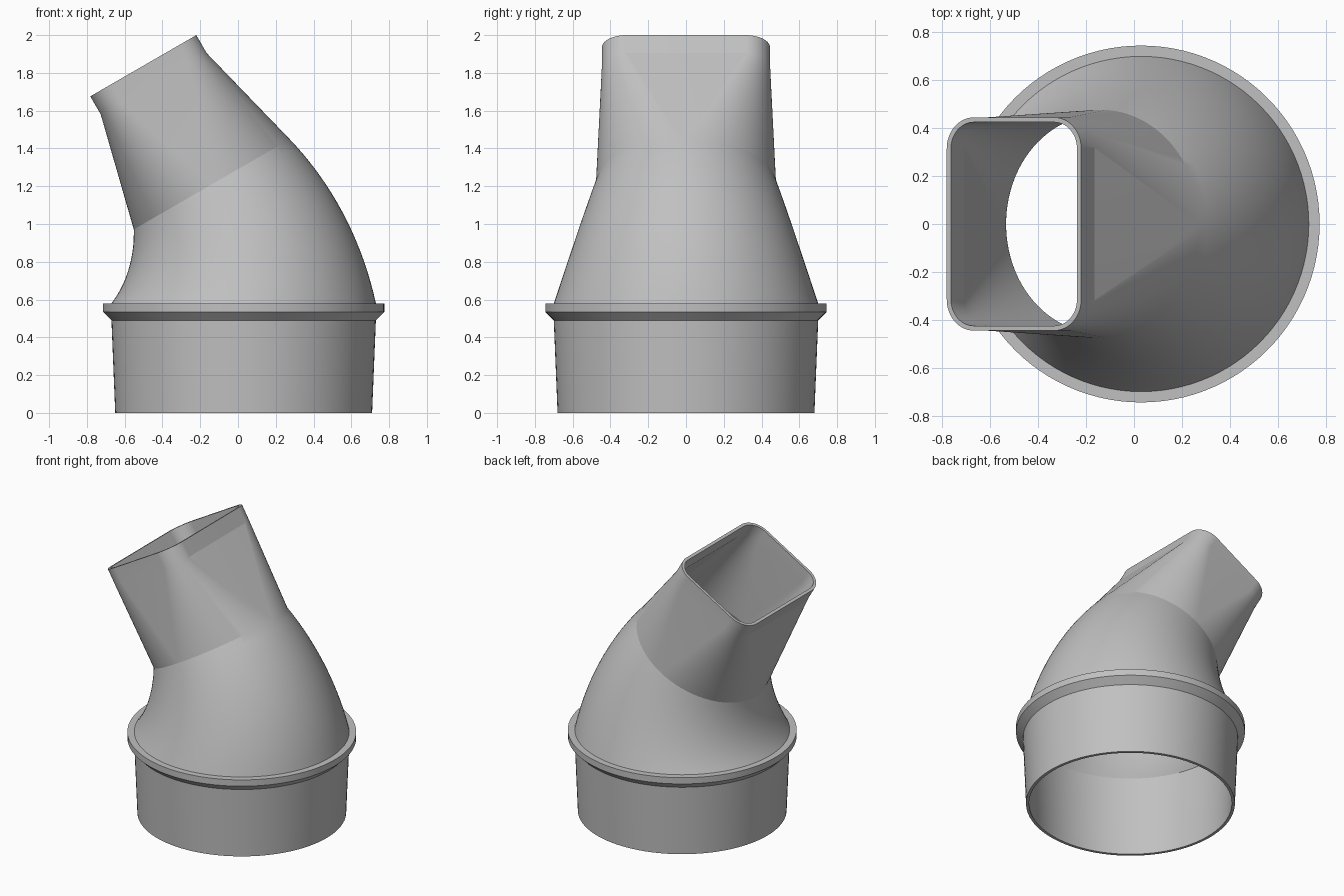
import bpy
import bmesh
from math import sin, cos, pi, radians
from mathutils import Vector

if "Cube" in bpy.data.objects:
    bpy.data.objects.remove(bpy.data.objects["Cube"], do_unlink=True)

WALL = 0.02
ARC_STEPS = 26        # segments per quarter turn
BEND_STEPS = 18
BEND = radians(30)
BEND_RADIUS = 1.26
BASE_X = 0.03
BASE_TOP = 0.58


def section(bm, centre, tilt, radius, corner=(0, 0)):
    """Rounded-rectangle ring; a zero corner offset gives a circle."""
    across = Vector((cos(tilt), 0, sin(tilt)))
    ring = []
    for quarter, (sx, sy) in enumerate(((1, 1), (-1, 1), (-1, -1), (1, -1))):
        for i in range(ARC_STEPS + 1):
            a = (quarter + i / ARC_STEPS) * pi / 2
            u = sx * corner[0] + radius * cos(a)
            v = sy * corner[1] + radius * sin(a)
            ring.append(bm.verts.new(centre + across * u + Vector((0, v, 0))))
    return ring


def bridge(bm, a, b):
    n = len(a)
    for i in range(n):
        j = (i + 1) % n
        bm.faces.new((a[i], a[j], b[j], b[i]))


def skin(bm, socket_profile, inset):
    """Rings of one wall surface, from the socket mouth to the spout mouth."""
    rings = [section(bm, Vector((BASE_X, 0, z)), 0, r - inset)
             for r, z in socket_profile]
    # Tapering elbow
    pivot = Vector((BASE_X - BEND_RADIUS, 0, BASE_TOP))
    for i in range(BEND_STEPS + 1):
        t = i / BEND_STEPS
        a = BEND * t
        centre = pivot + BEND_RADIUS * Vector((cos(a), 0, sin(a)))
        rings.append(section(bm, centre, a, 0.70 + (0.477 - 0.70) * t - inset))
    # Round-to-rectangular transition and straight spout
    axis = Vector((-sin(BEND), 0, cos(BEND)))
    for distance in (0.615, 0.725):
        rings.append(section(bm, centre + axis * distance, BEND,
                             0.13 - inset, (0.194, 0.315)))
    return rings


bm = bmesh.new()
# Outer wall with the chamfered stop flange, then the plain inner wall
outer = skin(bm, [(0.68, 0), (0.70, 0.49), (0.745, 0.535), (0.745, BASE_TOP)], 0)
inner = skin(bm, [(0.68, 0)], WALL)
loop = outer + inner[::-1]
for a, b in zip(loop, loop[1:] + loop[:1]):
    bridge(bm, a, b)
bmesh.ops.remove_doubles(bm, verts=bm.verts, dist=0.0001)
bmesh.ops.recalc_face_normals(bm, faces=bm.faces)

mesh = bpy.data.meshes.new("pipe_adapter")
bm.to_mesh(mesh)
bm.free()
adapter = bpy.data.objects.new("pipe_adapter", mesh)
bpy.context.collection.objects.link(adapter)

# Plain grey plastic
grey = bpy.data.materials.new("grey_plastic")
grey.use_nodes = True
colour = (0.53, 0.53, 0.53, 1)
grey.diffuse_color = colour
grey.node_tree.nodes["Principled BSDF"].inputs["Base Color"].default_value = colour
mesh.materials.append(grey)

bpy.ops.object.select_all(action="DESELECT")
adapter.select_set(True)
bpy.context.view_layer.objects.active = adapter
bpy.ops.object.shade_smooth_by_angle(angle=radians(12))
